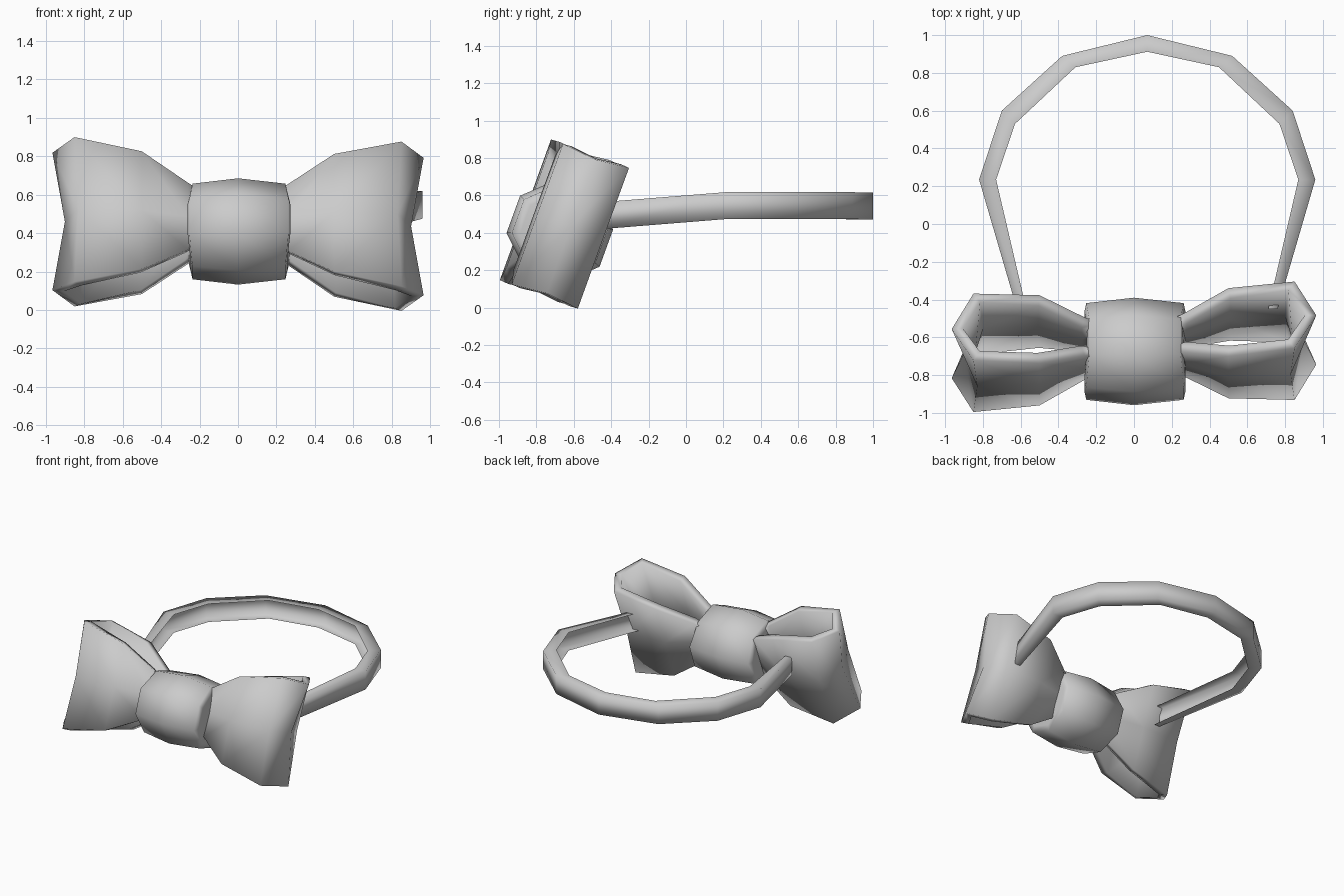
import bpy, math
from math import radians, cos, sin, pi
from mathutils import Vector, Matrix

if "Cube" in bpy.data.objects:
    bpy.data.objects.remove(bpy.data.objects["Cube"])

# The bow leans back: local x, depth (y) and height (z) become world space
TILT = Matrix.Translation((0, -0.65, 0.447)) @ Matrix.Rotation(radians(-20), 4, 'X')


def loft(name, rings, close_rows=False, close_ring=True, caps=False, matrix=None, thick=0):
    """Skin a list of equal-length point rings, optionally thickened inward."""
    n, m = len(rings), len(rings[0])
    verts = [Vector(p) for r in rings for p in r]
    if matrix:
        verts = [matrix @ v for v in verts]
    faces = []
    for i in range(n if close_rows else n - 1):
        for j in range(m if close_ring else m - 1):
            a, b = i * m, ((i + 1) % n) * m
            k = (j + 1) % m
            faces.append((a + j, a + k, b + k, b + j))
    if caps:
        faces += [tuple(range(m)), tuple(range((n - 1) * m, n * m))]
    mesh = bpy.data.meshes.new(name)
    mesh.from_pydata(verts, [], faces)
    ob = bpy.data.objects.new(name, mesh)
    bpy.context.collection.objects.link(ob)
    bpy.ops.object.select_all(action='DESELECT')
    bpy.context.view_layer.objects.active = ob
    ob.select_set(True)
    bpy.ops.object.mode_set(mode='EDIT')
    bpy.ops.mesh.select_all(action='SELECT')
    bpy.ops.mesh.normals_make_consistent(inside=False)
    bpy.ops.object.mode_set(mode='OBJECT')
    if thick:
        mod = ob.modifiers.new("thickness", 'SOLIDIFY')
        mod.thickness, mod.offset = thick, -1
        bpy.ops.object.modifier_apply(modifier=mod.name)
    bpy.ops.object.shade_smooth_by_angle(angle=radians(110))
    return ob


# Bow loops: a ribbon loop (x, depth, half height, waist pinch), open above and below
half = [(0.18, 0.09, 0.14, 0), (0.26, 0.108, 0.185, 0), (0.50, 0.192, 0.325, 0),
        (0.85, 0.188, 0.400, 0.02)]
path = [(x, -d, h, p) for x, d, h, p in half] + [(0.965, 0, 0.38, 0.065)] + half[::-1]
for name, side in (("bow_loop_right", 1), ("bow_loop_left", -1)):
    rings = []
    for x, d, h, pinch in path:
        ring = []
        for v in (-1, 0, 1):
            px = side * (x - pinch * (1 - abs(v)))
            ring.append((px, d + 0.04 * px, h * v))
        rings.append(ring)
    loft(name, rings, close_rows=True, close_ring=False, matrix=TILT, thick=0.06)

# Knot: eight-sided rounded barrel around the middle
rings = []
for x, r in ((-0.235, 0.205), (-0.225, 0.25), (0, 0.278), (0.235, 0.25), (0.245, 0.205)):
    ring = []
    for k in range(8):
        a = 2 * pi * (k + 0.5) / 8
        bulge = 0.03 * abs(cos(a)) * (1 if x > 0 else -1 if x < 0 else 0)
        ring.append((x + bulge, r * 1.03 * cos(a) - 0.01, r * 0.99 * sin(a) - 0.045))
    rings.append(ring)
loft("knot", rings, caps=True, matrix=TILT)

# Neck band: faceted channel strap open on its inner side, mirrored about x = 0.07
right = [((0.69, -0.45), (0.64, -0.45), 0.492), ((0.89, 0.235), (0.80, 0.235), 0.547),
         ((0.77, 0.60), (0.70, 0.53), 0.547), ((0.45, 0.89), (0.38, 0.83), 0.545)]
band = [(s, *row) for s, rows in ((1, right), (0, [((0, 1.0), (0, 0.912), 0.543)]), (-1, right[::-1]))
        for row in rows]
rings = []
for s, o, i, z in band:
    ox, ix = 0.07 + s * o[0], 0.07 + s * i[0]
    rings.append([(ix, i[1], z - 0.072), (ox, o[1], z - 0.072),
                  (ox, o[1], z + 0.072), (ix, i[1], z + 0.072)])
loft("neck_band", rings, close_ring=False)
